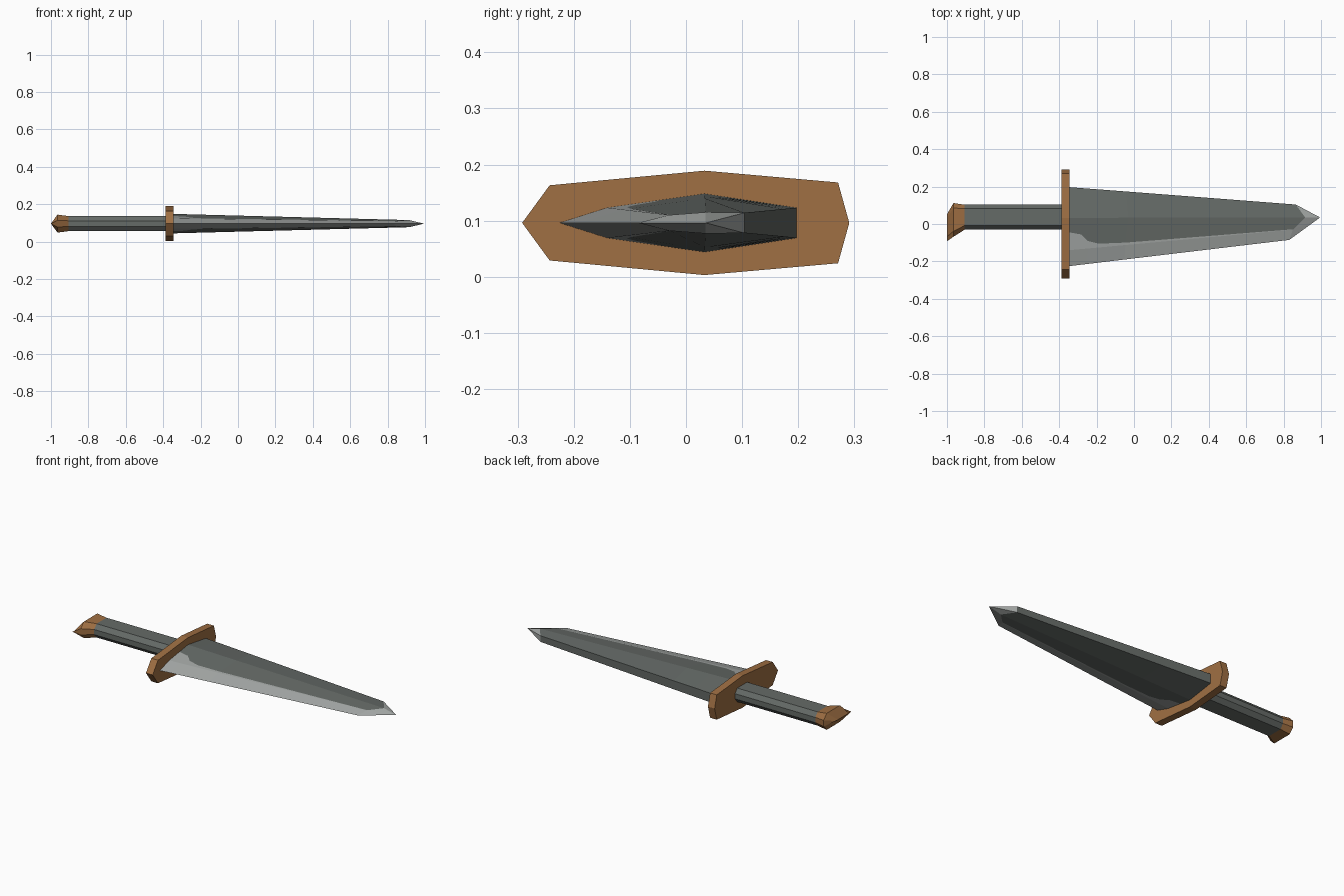
import bpy, bmesh
from mathutils import Vector

if "Cube" in bpy.data.objects:
    bpy.data.objects.remove(bpy.data.objects["Cube"])

ZC = 0.096  # height of the long axis


def mat(name, rgb):
    m = bpy.data.materials.new(name)
    m.diffuse_color = (*rgb, 1)
    m.use_nodes = True
    m.node_tree.nodes["Principled BSDF"].inputs["Base Color"].default_value = m.diffuse_color
    return m


BROWN = mat("bronze brown", (0.35, 0.16, 0.056))
DARK = mat("dark steel", (0.13, 0.145, 0.135))
LIGHT = mat("bright steel", (0.37, 0.39, 0.38))


def loft(name, rings, mats, rule=lambda station, side: 0):
    """Skin equal-length rings of points; rule gives the material of each face."""
    bm = bmesh.new()
    vs = [[bm.verts.new(p) for p in r] for r in rings]
    n = len(rings[0])
    for s in range(len(vs) - 1):
        for i in range(n):
            j = (i + 1) % n
            f = bm.faces.new((vs[s][i], vs[s][j], vs[s + 1][j], vs[s + 1][i]))
            f.material_index = rule(s, i)
    bm.faces.new(vs[0])
    bm.faces.new(vs[-1])
    bmesh.ops.remove_doubles(bm, verts=bm.verts, dist=0.0002)
    bmesh.ops.recalc_face_normals(bm, faces=bm.faces)
    me = bpy.data.meshes.new(name)
    bm.to_mesh(me)
    bm.free()
    for m in mats:
        me.materials.append(m)
    ob = bpy.data.objects.new(name, me)
    bpy.context.collection.objects.link(ob)
    return ob


# Guard: flat eight-sided plate
outline = [(-0.292, 0), (-0.243, 0.067), (0.033, 0.093), (0.271, 0.072),
           (0.291, 0), (0.271, -0.072), (0.033, -0.093), (-0.243, -0.067)]
loft("guard", [[(x, y, ZC + z) for y, z in outline] for x in (-0.388, -0.345)], [BROWN])

# Handle: eight-sided grip
half = [(-0.03, 0.015), (-0.008, 0.04), (0.083, 0.04), (0.103, 0.015)]
grip = half + [(y, -z) for y, z in reversed(half)]
loft("handle", [[(x, y, ZC + z) for y, z in grip] for x in (-0.905, -0.388)], [DARK])


# Pommel: flares out from the grip and closes to a slanted edge
def flare(x, y0, y1, zs):
    return [(x, y0 + (y - grip[0][0]) / 0.133 * (y1 - y0), ZC + z * zs) for y, z in grip]


loft("pommel", [flare(-0.905, -0.03, 0.103, 1), flare(-0.965, -0.068, 0.112, 1.2),
                flare(-1.0, -0.092, 0.052, 0.0)], [BROWN])

# Blade: edge, bevel ridge, centre ridge and flat back, as (x, y, half thickness)
base = [Vector(p) for p in ((-0.345, -0.225, 0), (-0.345, -0.14, 0.027),
                            (-0.345, 0.033, 0.052), (-0.345, 0.197, 0.027))]
end = [Vector(p) for p in ((0.83, -0.085, 0), (0.85, -0.03, 0.014),
                           (0.915, 0.035, 0.019), (0.865, 0.104, 0.018))]


def section(t, f):
    """Blade section at t; f is how far the bright polish spreads past the ridge."""
    e, r, m, b = (p.lerp(q, t) for p, q in zip(base, end))
    up = [r, r.lerp(m, f), m, b]
    pts = [e] + up + [Vector((p.x, p.y, -p.z)) for p in reversed(up)]
    return [p + Vector((0, 0, ZC)) for p in pts]


stations = [(0, 0.55), (0.05, 0.47), (0.08, 0.25), (0.13, 0.13), (0.25, 0.09), (1, 0.03)]
rings = [section(t, f) for t, f in stations]
rings.append([Vector((0.995, 0.035, ZC))] * 9)  # point


def blade_colour(station, side):
    return 1 if station == len(stations) - 1 or side in (0, 1, 7, 8) else 0


# Point fan is made by merging the last ring
bm_rings = [[tuple(p) for p in r] for r in rings[:-1]]
tip = Vector(rings[-1][0])
bm_rings.append([tuple(tip.lerp(p, 0.005)) for p in rings[-2]])
loft("blade", bm_rings, [DARK, LIGHT], blade_colour)
